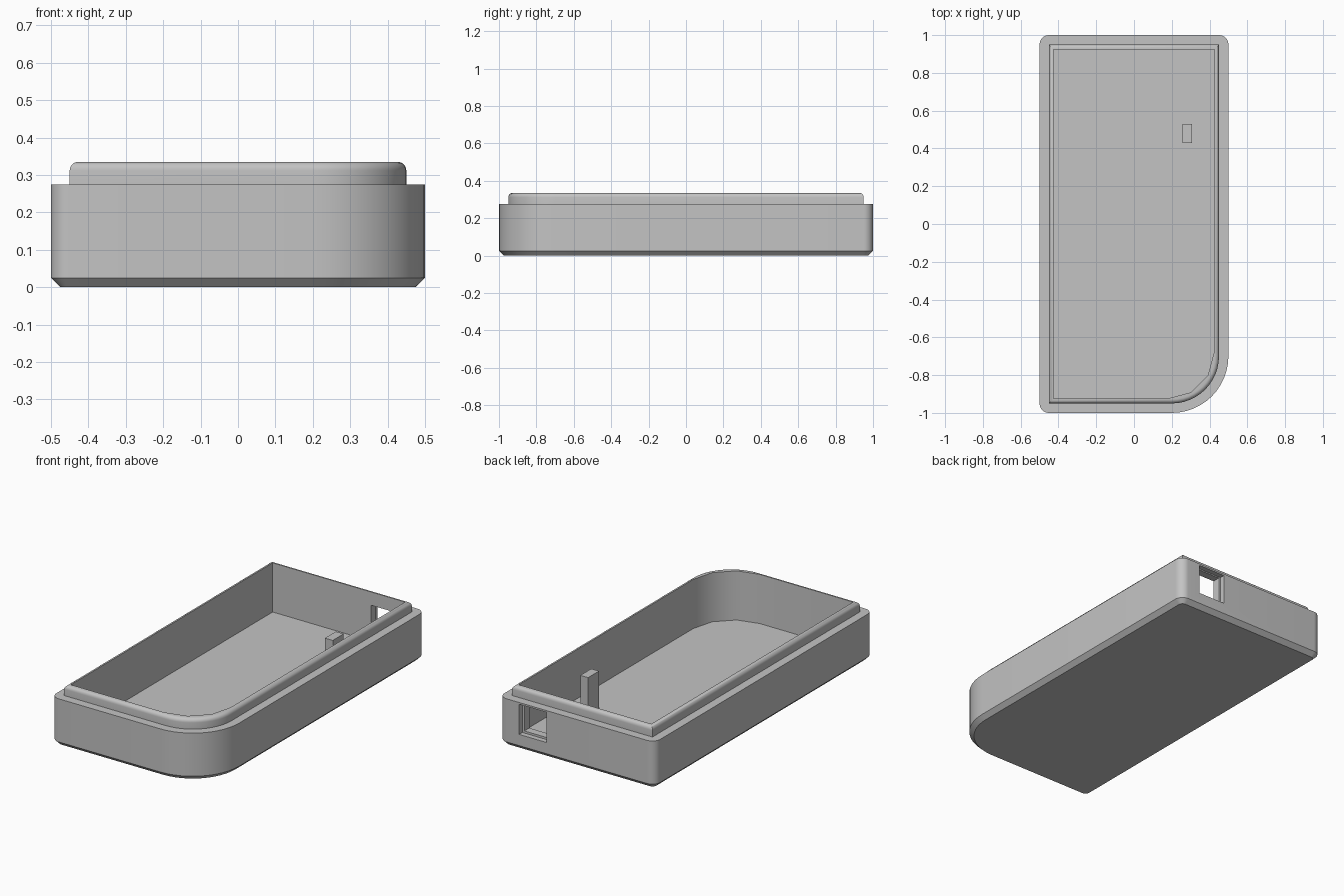
import bpy, bmesh, math

if "Cube" in bpy.data.objects:
    bpy.data.objects.remove(bpy.data.objects["Cube"])

grey = bpy.data.materials.new("plain grey")
grey.diffuse_color = (0.55, 0.55, 0.55, 1)
grey.use_nodes = True
grey.node_tree.nodes["Principled BSDF"].inputs["Base Color"].default_value = grey.diffuse_color

STEPS = 12           # points per rounded corner
SMALL, LARGE = 0.05, 0.30


def outline(inset, z, big=None, facets=STEPS):
    """Ring of a rounded rectangle whose front right corner is large."""
    ring = []
    corners = [(1, 1, SMALL), (-1, 1, SMALL), (-1, -1, SMALL), (1, -1, LARGE)]
    for c, (sx, sy, radius) in enumerate(corners):
        r = max(radius - inset, 0)
        if big is not None and radius == LARGE:
            r = big
        cx, cy = sx * (0.5 - inset - r), sy * (1.0 - inset - r)
        for i in range(STEPS + 1):
            t = round(i / STEPS * facets) / facets
            a = (c + t) * math.pi / 2
            ring.append((cx + r * math.cos(a), cy + r * math.sin(a), z))
    return ring


def box(name, lo, hi):
    bpy.ops.mesh.primitive_cube_add(size=1, location=[(a + b) / 2 for a, b in zip(lo, hi)])
    ob = bpy.context.object
    ob.name = name
    ob.scale = [b - a for a, b in zip(lo, hi)]
    bpy.ops.object.transform_apply(location=True, rotation=False, scale=True)
    ob.data.materials.append(grey)
    return ob


# Case tray: chamfered base, wall, ledge, rounded lip, then the cavity
rings = [outline(0.025, 0), outline(0, 0.025), outline(0, 0.275), outline(0.05, 0.275)]
FILLET = 0.023
for i in range(7):
    a = i / 6 * math.pi / 2
    rings.append(outline(0.05 + FILLET * (1 - math.cos(a)), 0.335 - FILLET * (1 - math.sin(a))))
rings += [outline(0.075, z, big=0.25, facets=3) for z in (0.335, 0.05)]

bm = bmesh.new()
loops = [[bm.verts.new(p) for p in ring] for ring in rings]
for low, high in zip(loops, loops[1:]):
    for i in range(len(low)):
        j = (i + 1) % len(low)
        bm.faces.new((low[i], low[j], high[j], high[i]))
bm.faces.new(loops[0][::-1])
bm.faces.new(loops[-1])
bmesh.ops.remove_doubles(bm, verts=bm.verts[:], dist=1e-5)
bmesh.ops.recalc_face_normals(bm, faces=bm.faces[:])
mesh = bpy.data.meshes.new("case_tray")
bm.to_mesh(mesh)
bm.free()
mesh.materials.append(grey)
tray = bpy.data.objects.new("case_tray", mesh)
bpy.context.collection.objects.link(tray)

# Port in the back wall: shallow recess with a slightly smaller opening
cutters = [box("port_recess_cutter", (0.195, 0.97, 0.09), (0.37, 1.1, 0.265)),
           box("port_opening_cutter", (0.207, 0.85, 0.102), (0.358, 1.1, 0.258))]
for cutter in cutters:
    cutter.hide_render = True
    mod = tray.modifiers.new("port", 'BOOLEAN')
    mod.operation = 'DIFFERENCE'
    mod.solver = 'EXACT'
    mod.object = cutter

bpy.ops.object.select_all(action='DESELECT')
tray.select_set(True)
bpy.context.view_layer.objects.active = tray
for mod in list(tray.modifiers):
    bpy.ops.object.modifier_apply(modifier=mod.name)
for cutter in cutters:
    bpy.data.objects.remove(cutter, do_unlink=True)
bpy.ops.object.shade_smooth_by_angle(angle=math.radians(35))

# Support post standing on the floor near the port
box("support_post", (0.257, 0.43, 0.045), (0.307, 0.53, 0.27))
